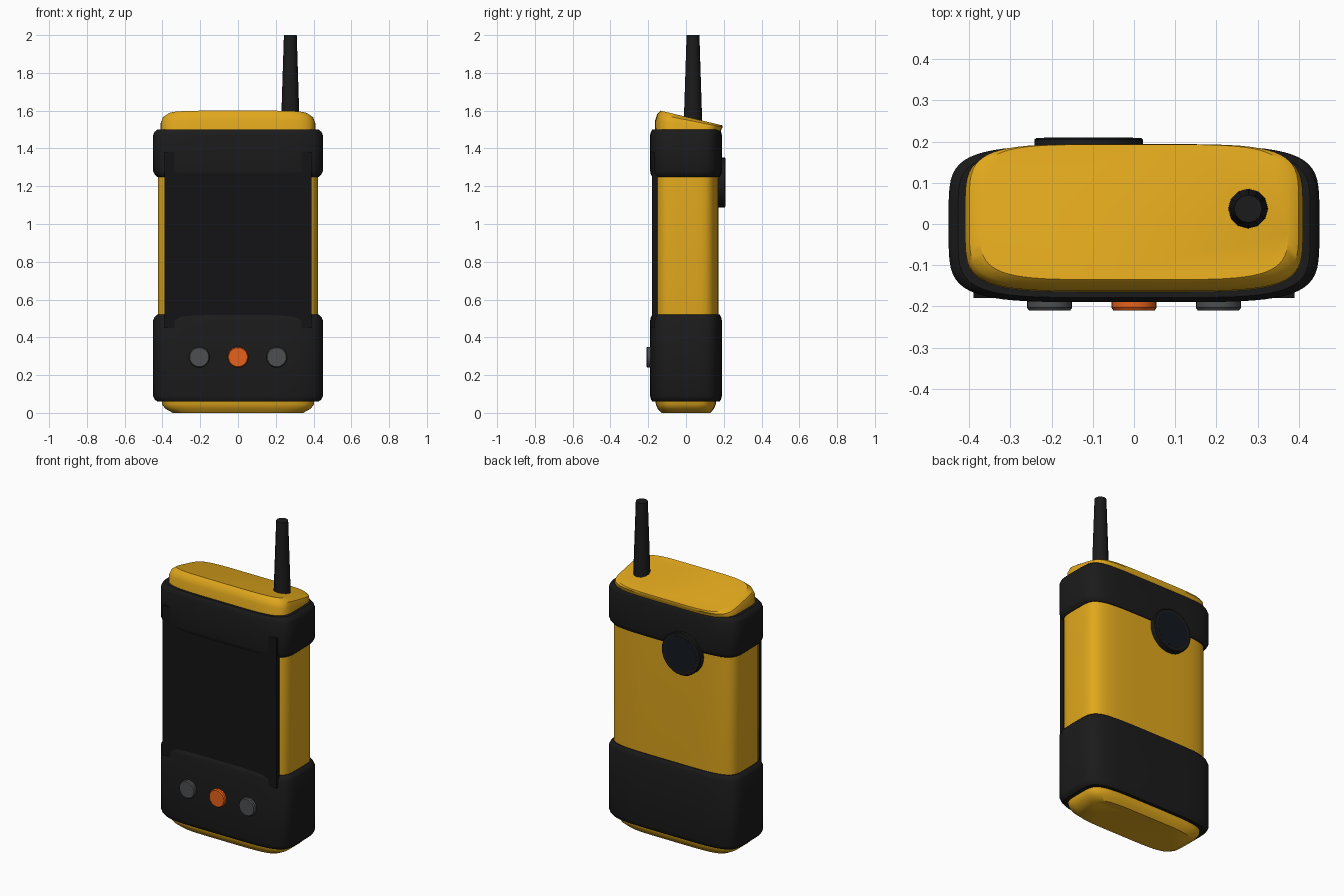
import bpy, bmesh, math
from mathutils import Matrix

if "Cube" in bpy.data.objects:
    bpy.data.objects.remove(bpy.data.objects["Cube"])


def material(name, rgb):
    m = bpy.data.materials.new(name)
    m.diffuse_color = (*rgb, 1)
    m.use_nodes = True
    m.node_tree.nodes["Principled BSDF"].inputs["Base Color"].default_value = m.diffuse_color
    return m


YELLOW = material("yellow_shell", (0.75, 0.39, 0.012))
BLACK = material("black_rubber", (0.011, 0.011, 0.011))
SCREEN = material("dark_glass", (0.007, 0.007, 0.008))
LENS = material("lens_glass", (0.006, 0.009, 0.013))
GREY = material("grey_button", (0.075, 0.078, 0.08))
ORANGE = material("orange_button", (0.8, 0.12, 0.01))


def finish(name, bm, mat, angle=35):
    bmesh.ops.recalc_face_normals(bm, faces=bm.faces)
    me = bpy.data.meshes.new(name)
    bm.to_mesh(me)
    bm.free()
    me.materials.append(mat)
    ob = bpy.data.objects.new(name, me)
    bpy.context.collection.objects.link(ob)
    bpy.ops.object.select_all(action='DESELECT')
    bpy.context.view_layer.objects.active = ob
    ob.select_set(True)
    bpy.ops.object.shade_smooth_by_angle(angle=math.radians(angle))
    return ob


def power(v, p):
    return math.copysign(abs(v) ** p, v)


def loft(name, rings, mat, n=5, segs=64):
    """Skin superellipse rings: (half x, y front, y back, z front, z back)."""
    bm = bmesh.new()
    loops = []
    for hx, y0, y1, z0, z1 in rings:
        loop = []
        for i in range(segs):
            a = 2 * math.pi * (i + 0.5) / segs
            x = hx * power(math.cos(a), 2 / n)
            t = 0.5 + 0.5 * power(math.sin(a), 2 / n)
            loop.append(bm.verts.new((x, y0 + (y1 - y0) * t, z0 + (z1 - z0) * t)))
        loops.append(loop)
    for a, b in zip(loops, loops[1:]):
        for i in range(segs):
            j = (i + 1) % segs
            bm.faces.new((a[i], a[j], b[j], b[i]))
    bm.faces.new(loops[0])
    bm.faces.new(loops[-1])
    return finish(name, bm, mat)


def turned(name, profile, mat, loc, rot=None, segs=32):
    """Solid of revolution from (radius, height) pairs."""
    bm = bmesh.new()
    loops = [[bm.verts.new((r * math.cos(2 * math.pi * i / segs),
                            r * math.sin(2 * math.pi * i / segs), h))
              for i in range(segs)] for r, h in profile]
    for a, b in zip(loops, loops[1:]):
        for i in range(segs):
            j = (i + 1) % segs
            bm.faces.new((a[i], a[j], b[j], b[i]))
    bm.faces.new(loops[0])
    bm.faces.new(loops[-1])
    bmesh.ops.transform(bm, matrix=Matrix.Translation(loc) @ (rot or Matrix()), verts=bm.verts)
    return finish(name, bm, mat)


# Yellow shell with chamfered foot and sloping top
loft("body_shell", [
    (0.345, -0.13, 0.13, 0, 0),
    (0.385, -0.15, 0.148, 0.022, 0.022),
    (0.402, -0.16, 0.158, 0.045, 0.045),
    (0.405, -0.162, 0.16, 0.08, 0.08),
    (0.425, -0.175, 0.173, 0.2, 0.2),
    (0.425, -0.175, 0.173, 1.35, 1.35),
    (0.41, -0.166, 0.178, 1.46, 1.46),
    (0.41, -0.163, 0.187, 1.55, 1.50),
    (0.40, -0.152, 0.194, 1.582, 1.513),
    (0.375, -0.135, 0.193, 1.60, 1.522),
], YELLOW)


# Rubber bumper bands
def bumper(name, lo, hi):
    steps = [(lo, 0.016), (lo + 0.012, 0.006), (lo + 0.03, 0),
             (hi - 0.03, 0), (hi - 0.012, 0.006), (hi, 0.016)]
    loft(name, [(0.45 - 1.4 * d, -0.19 + 0.7 * d, 0.19 - 0.7 * d, z, z) for z, d in steps], BLACK)


bumper("lower_bumper", 0.06, 0.52)
bumper("upper_bumper", 1.25, 1.50)

# Flat front screen
bm = bmesh.new()
bmesh.ops.create_cube(bm, size=1, matrix=Matrix.Translation((0, -0.165, 0.915))
                      @ Matrix.Diagonal((0.78, 0.03, 0.93, 1)))
finish("front_screen", bm, SCREEN)

# Front buttons
FRONT = Matrix.Rotation(math.pi / 2, 4, 'X')
for label, x, mat in (("left", -0.205, GREY), ("middle", 0, ORANGE), ("right", 0.205, GREY)):
    turned(label + "_button", [(0.055, 0), (0.055, 0.043), (0.05, 0.05)],
           mat, (x, -0.16, 0.295), FRONT, 24)

# Rear lens: rim and glass
BACK = Matrix.Rotation(-math.pi / 2, 4, 'X')
turned("lens_rim", [(0.132, 0), (0.132, 0.055), (0.127, 0.059)], BLACK, (-0.11, 0.15, 1.22), BACK)
turned("lens_glass", [(0.108, 0), (0.108, 0.01)], LENS, (-0.11, 0.20, 1.22), BACK)

# Tapered antenna
turned("antenna", [(0.05, 1.5), (0.034, 2.0)], BLACK, (0.277, 0.037, 0), None, 12)
